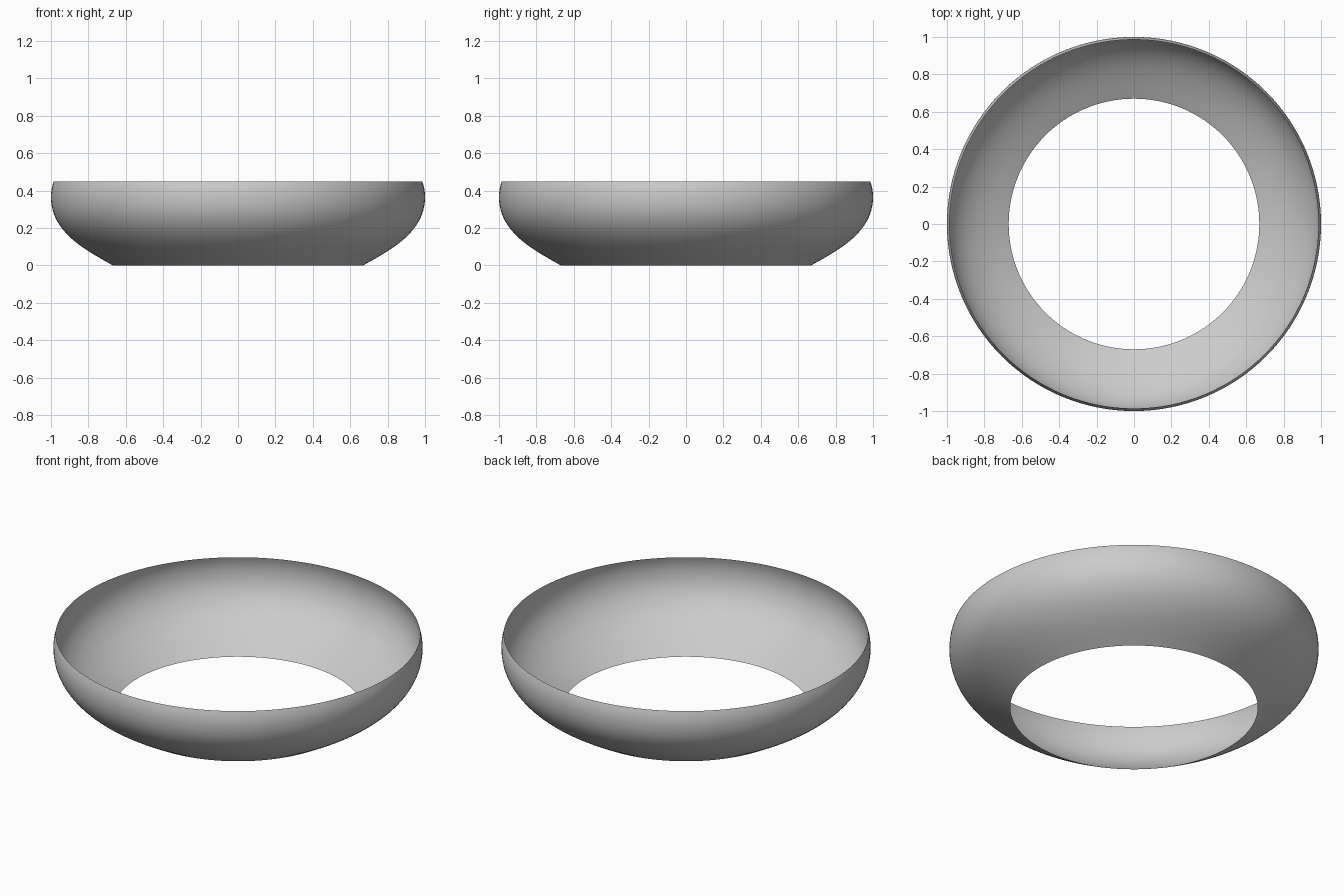
import bpy, bmesh, math
from mathutils import Vector
from mathutils.geometry import interpolate_bezier

if "Cube" in bpy.data.objects:
    bpy.data.objects.remove(bpy.data.objects["Cube"])


def V(r, z):
    return Vector((r, 0, z))


# Side profile: flared foot up to the widest line, then a slight inward lip
lower = interpolate_bezier(V(0.67, 0), V(0.80, 0.075), V(1.0, 0.17), V(1.0, 0.365), 25)
upper = interpolate_bezier(V(1.0, 0.365), V(1.0, 0.395), V(0.995, 0.42), V(0.986, 0.447), 9)
profile = list(lower) + list(upper[1:])

# Open ring bowl: single-sheet surface of revolution
SEGMENTS = 128
bm = bmesh.new()
rings = []
for p in profile:
    rings.append([bm.verts.new((p.x * math.cos(a), p.x * math.sin(a), p.z))
                  for a in (2 * math.pi * i / SEGMENTS for i in range(SEGMENTS))])
for low, high in zip(rings, rings[1:]):
    for i in range(SEGMENTS):
        j = (i + 1) % SEGMENTS
        bm.faces.new((low[i], low[j], high[j], high[i])).smooth = True

mesh = bpy.data.meshes.new("bowl_ring")
bm.to_mesh(mesh)
bm.free()
bowl = bpy.data.objects.new("bowl_ring", mesh)
bpy.context.collection.objects.link(bowl)
